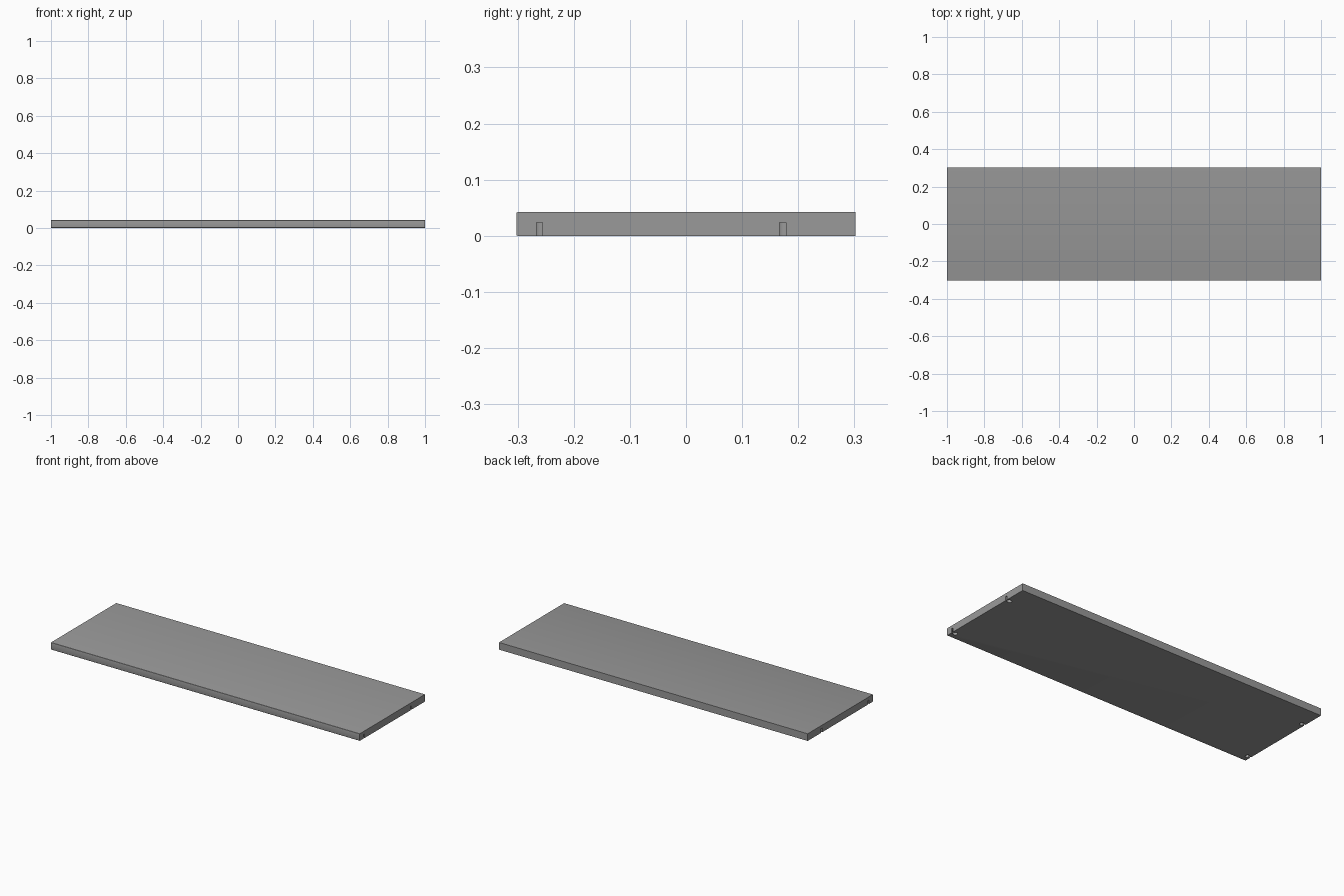
import bpy, bmesh, math

if "Cube" in bpy.data.objects:
    bpy.data.objects.remove(bpy.data.objects["Cube"])

LENGTH, DEPTH, THICK = 2.0, 0.604, 0.042
SLOT_Y = (-0.261, 0.1725)
SLOT_HALF, SLOT_TOP = 0.0055, 0.024
PIN_R, PIN_IN = 0.013, 0.020


def mesh_object(name, bm):
    bmesh.ops.recalc_face_normals(bm, faces=bm.faces)
    mesh = bpy.data.meshes.new(name)
    bm.to_mesh(mesh)
    bm.free()
    obj = bpy.data.objects.new(name, mesh)
    bpy.context.collection.objects.link(obj)
    return obj


def add_keyhole(bm, side, y):
    # keyhole outline: slot open at the board end, widening to a round pocket
    cx = LENGTH / 2 - PIN_IN
    a0 = math.asin(SLOT_HALF / PIN_R)
    outline = [(LENGTH / 2 + 0.02, -SLOT_HALF), (LENGTH / 2 + 0.02, SLOT_HALF)]
    n = 24
    for i in range(n + 1):
        a = a0 + (2 * math.pi - 2 * a0) * i / n
        outline.append((cx + PIN_R * math.cos(a), PIN_R * math.sin(a)))
    face = bm.faces.new([bm.verts.new((side * px, y + py, -0.02)) for px, py in outline])
    geom = bmesh.ops.extrude_face_region(bm, geom=[face])["geom"]
    for v in geom:
        if isinstance(v, bmesh.types.BMVert):
            v.co.z = SLOT_TOP


# dark grey board finish
finish = bpy.data.materials.new("dark_grey")
finish.diffuse_color = (0.32, 0.32, 0.32, 1)
finish.use_nodes = True
finish.node_tree.nodes["Principled BSDF"].inputs["Base Color"].default_value = finish.diffuse_color

# shelf board with eased long front edges
bm = bmesh.new()
bmesh.ops.create_cube(bm, size=1)
for v in bm.verts:
    v.co = (v.co.x * LENGTH, v.co.y * DEPTH, (v.co.z + 0.5) * THICK)
front = [e for e in bm.edges
         if all(v.co.y < 0 for v in e.verts) and e.verts[0].co.z == e.verts[1].co.z]
bmesh.ops.bevel(bm, geom=front, offset=0.002, segments=3, profile=0.5, affect='EDGES')
board = mesh_object("shelf_board", bm)
board.data.materials.append(finish)

# shelf pin pockets cut into the underside at both ends
bm = bmesh.new()
for side in (-1, 1):
    for y in SLOT_Y:
        add_keyhole(bm, side, y)
cutter = mesh_object("pin_pocket_cutter", bm)
cutter.data.materials.append(finish)
cutter.hide_render = True

mod = board.modifiers.new("pin_pockets", 'BOOLEAN')
mod.object = cutter
mod.operation = 'DIFFERENCE'
mod.solver = 'EXACT'
bpy.context.view_layer.objects.active = board
board.select_set(True)
bpy.ops.object.modifier_apply(modifier=mod.name)
bpy.data.objects.remove(cutter)
bpy.ops.object.shade_smooth_by_angle(angle=math.radians(20))
